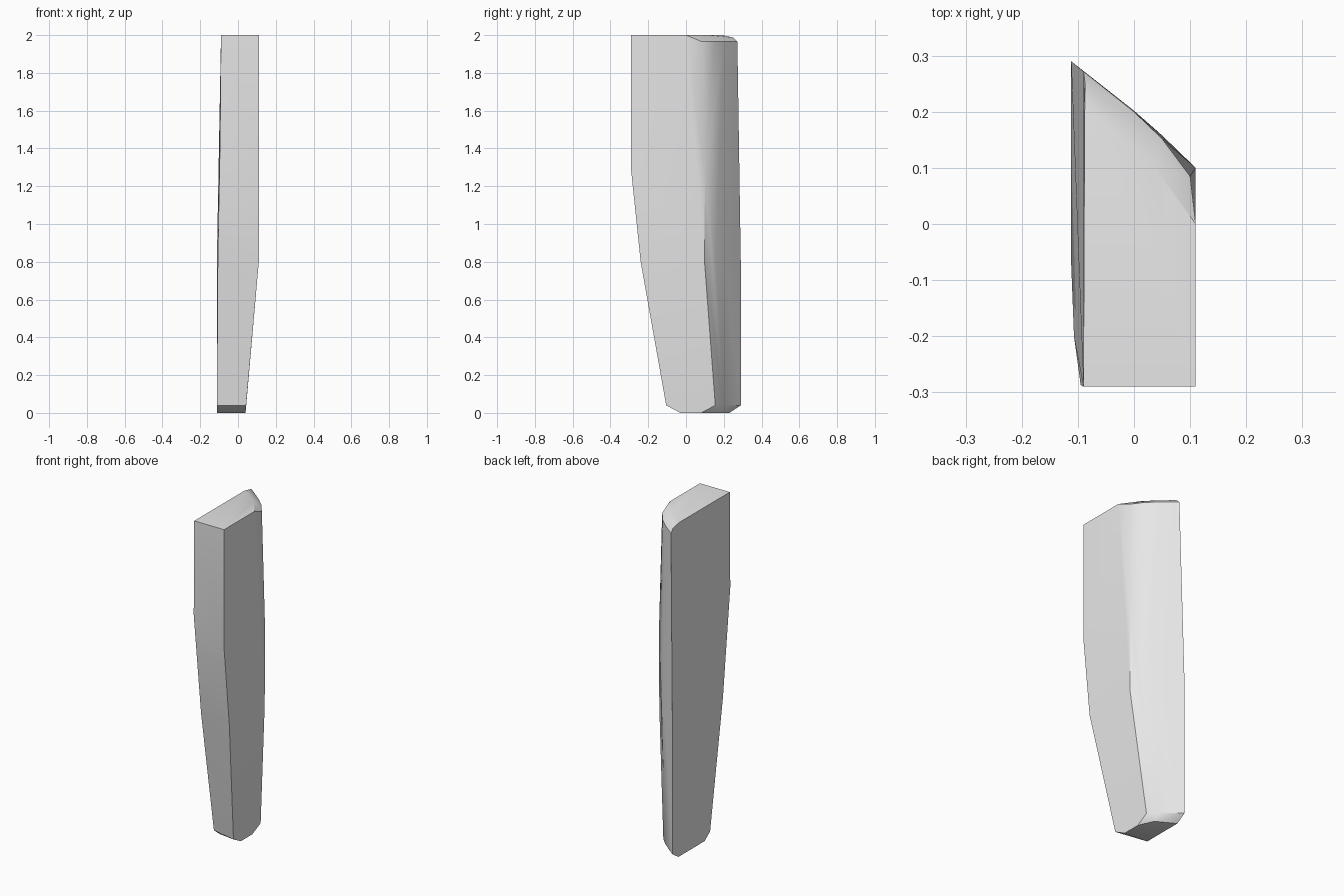
import bpy
import bmesh
import math

default_cube = bpy.data.objects.get("Cube")
if default_cube:
    bpy.data.objects.remove(default_cube, do_unlink=True)


def make_material(name, colour):
    material = bpy.data.materials.new(name)
    material.use_nodes = True
    material.diffuse_color = colour
    shader = material.node_tree.nodes["Principled BSDF"]
    shader.inputs["Base Color"].default_value = colour
    return material


def make_hull(name, sections, material):
    """Wrap a convex skin around horizontal cross-sections."""
    bm = bmesh.new()
    for height, outline in sections:
        for x, y in outline:
            bm.verts.new((x, y, height))
    result = bmesh.ops.convex_hull(bm, input=bm.verts[:])
    unused = set(result["geom_interior"]) | set(result["geom_unused"])
    loose = [v for v in unused if isinstance(v, bmesh.types.BMVert)]
    bmesh.ops.delete(bm, geom=loose, context="VERTS")
    bmesh.ops.dissolve_limit(bm, angle_limit=math.radians(0.5),
                             verts=bm.verts[:], edges=bm.edges[:])
    bmesh.ops.recalc_face_normals(bm, faces=bm.faces[:])
    mesh = bpy.data.meshes.new(name)
    bm.to_mesh(mesh)
    bm.free()
    mesh.materials.append(material)
    part = bpy.data.objects.new(name, mesh)
    bpy.context.scene.collection.objects.link(part)
    return part


# Outline points of the tapering slab, from its foot to its flat top
foot = [(-.11, -.02), (.04, -.03), (.04, .08), (0, .17), (-.11, .23)]
foot_rim = [(-.112, -.07), (.043, -.105), (.043, .155), (0, .2), (-.112, .29)]
waist = [(-.107, -.2), (.11, -.24), (.11, .098), (.05, .158),
         (0, .202), (-.112, .29)]
left_shoulder = [(.11, -.29), (.11, .1)]
right_shoulder = [(-.095, -.287)]
top_rim = [(.1, .085), (.05, .152), (0, .2), (-.09, .272)]
top_bevel = [(-.087, .25)]
top = [(-.09, -.29), (.11, -.29), (.11, 0), (.03, .11), (-.088, .19)]

sections = [
    (0, foot),
    (.04, foot_rim),
    (.8, waist),
    (1.28, left_shoulder),
    (1.43, right_shoulder),
    (1.965, top_rim),
    (1.987, top_bevel),
    (2, top),
]

grey = make_material("plain grey", (.8, .8, .8, 1))
slab = make_hull("tapered_slab", sections, grey)

# Soft shading across shallow bends, crisp main edges
bpy.ops.object.select_all(action="DESELECT")
slab.select_set(True)
bpy.context.view_layer.objects.active = slab
bpy.ops.object.shade_smooth_by_angle(angle=math.radians(30))
